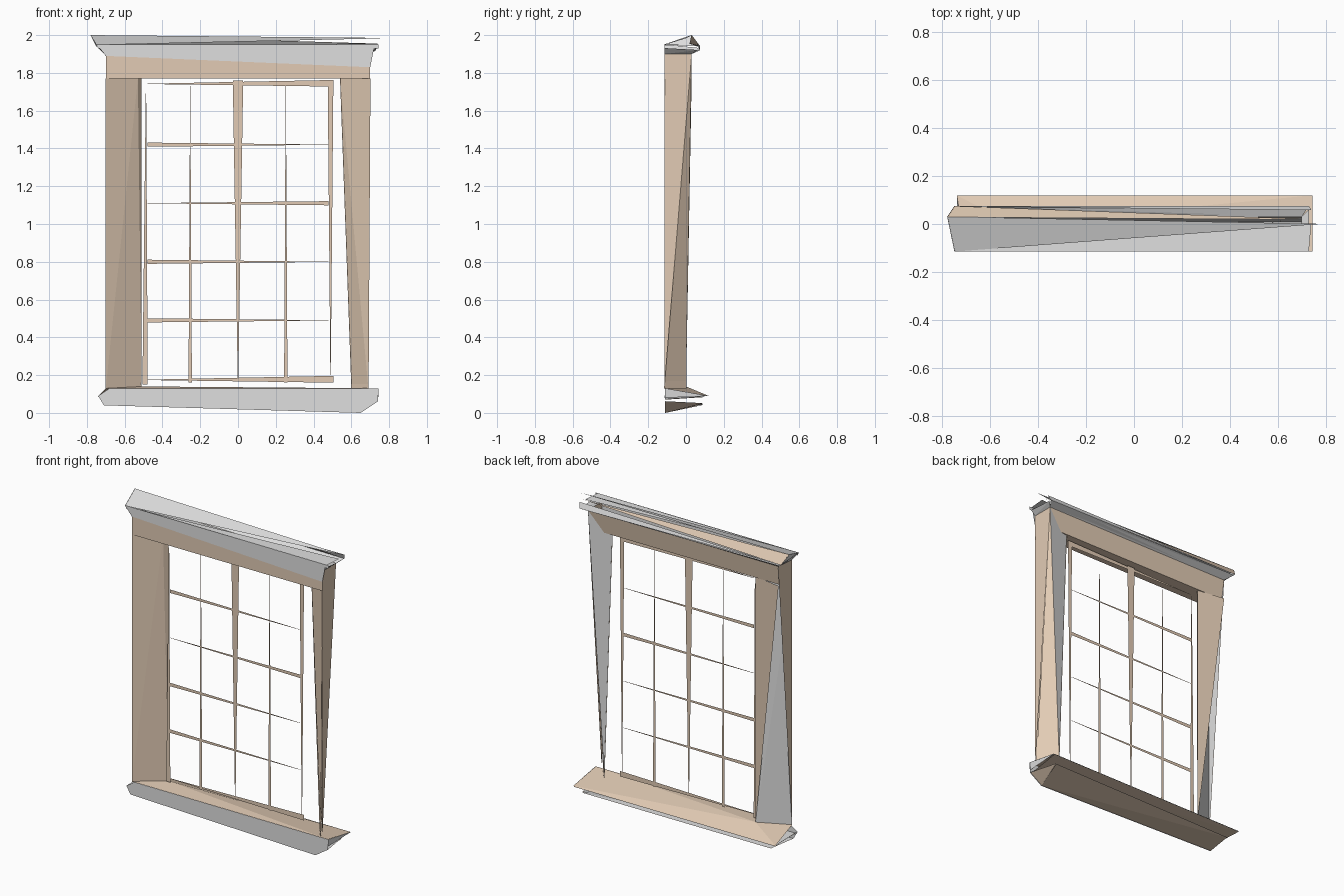
import bpy
import bmesh
from mathutils import Vector

cube = bpy.data.objects.get("Cube")
if cube:
    bpy.data.objects.remove(cube, do_unlink=True)


def make_material(name, colour):
    mat = bpy.data.materials.new(name)
    mat.use_nodes = True
    mat.diffuse_color = colour
    mat.node_tree.nodes["Principled BSDF"].inputs["Base Color"].default_value = colour
    return mat


materials = [make_material("warm tan", (0.76, 0.60, 0.46, 1)),
             make_material("light grey", (0.74, 0.74, 0.74, 1))]
TAN, GREY = range(len(materials))

# Directions a sheet may face
FRONT, BACK = Vector((0, -1, 0)), Vector((0, 1, 0))
LEFT, RIGHT = Vector((-1, 0, 0)), Vector((1, 0, 0))
UP, DOWN = Vector((0, 0, 1)), Vector((0, 0, -1))

# Shared frame lines
face_y, rear_y, lip_y, bar_y = -0.115, 0.0, 0.03, -0.03
outer, inner = 0.70, 0.51
sill_z, head_z, top_z = 0.13, 1.77, 1.90


def make_part(name, sheets):
    """Build one object from thin two-sided sheets: (facing, colour, rear colour, points)."""
    bm = bmesh.new()
    for facing, colour, rear, points in sheets:
        pts = [Vector(p) for p in points]
        normal = Vector()
        for i in range(1, len(pts) - 1):
            normal += (pts[i] - pts[0]).cross(pts[i + 1] - pts[0])
        if normal.dot(facing) < 0:
            pts.reverse()
            normal.negate()
        normal.normalize()
        front_verts = [bm.verts.new(p) for p in pts]
        rear_verts = [bm.verts.new(p - normal * 0.002) for p in reversed(pts)]
        for verts, index in ((front_verts, colour), (rear_verts, rear)):
            for i in range(1, len(verts) - 1):
                face = bm.faces.new((verts[0], verts[i], verts[i + 1]))
                face.material_index = index
    mesh = bpy.data.meshes.new(name)
    bm.to_mesh(mesh)
    bm.free()
    for mat in materials:
        mesh.materials.append(mat)
    obj = bpy.data.objects.new(name, mesh)
    bpy.context.collection.objects.link(obj)


def make_bar(name, wide, tip, width):
    """Flat glazing bar tapering from its wide end to a fine tip."""
    a, b = Vector((wide[0], bar_y, wide[1])), Vector((tip[0], bar_y, tip[1]))
    side = (b - a).cross(FRONT).normalized() * width / 2
    fine = side * 0.05
    make_part(name, [(FRONT, TAN, TAN, [a - side, b - fine, b + fine, a + side])])


# Jamb on the -x side: slanted front, narrow reveal, outer wedge and back wedge
make_part("open_jamb", [
    (FRONT, TAN, GREY, [(-outer, face_y, sill_z), (-inner, rear_y, sill_z),
                        (-0.53, -0.03, head_z), (-outer, face_y, head_z)]),
    (RIGHT, TAN, GREY, [(-inner, rear_y, sill_z), (-inner, rear_y, head_z),
                        (-0.53, -0.03, head_z)]),
    (LEFT, TAN, GREY, [(-outer, face_y, sill_z), (-outer, face_y, top_z),
                       (-outer, lip_y, top_z)]),
    (BACK, TAN, GREY, [(-inner, rear_y, sill_z), (-inner, rear_y, head_z),
                       (-outer, lip_y, head_z)]),
])

# Jamb on the +x side: slanted front, outer wedge and two back wedges
make_part("closed_jamb", [
    (FRONT, TAN, TAN, [(0.69, face_y, sill_z), (outer, face_y, head_z),
                       (0.54, rear_y, head_z), (0.60, rear_y, sill_z)]),
    (RIGHT, TAN, TAN, [(outer, face_y, sill_z), (outer, face_y, top_z),
                       (outer, lip_y, top_z)]),
    (BACK, TAN, TAN, [(0.69, face_y, sill_z), (0.60, rear_y, sill_z),
                      (outer, lip_y, top_z)]),
    (BACK, GREY, TAN, [(0.60, rear_y, sill_z), (0.54, rear_y, head_z),
                       (outer, lip_y, top_z)]),
])

# Header beam across the opening
make_part("header", [
    (FRONT, TAN, GREY, [(-outer, face_y, head_z), (outer, face_y, head_z),
                        (outer, face_y, 1.83), (-outer, face_y, 1.89)]),
    (DOWN, TAN, GREY, [(-outer, face_y, head_z), (outer, face_y, head_z),
                       (outer, 0.01, head_z), (-outer, 0.01, head_z)]),
    (BACK, TAN, GREY, [(-outer, 0.01, head_z), (outer, 0.01, head_z),
                       (outer, lip_y, top_z), (-outer, lip_y, top_z)]),
])

# Cornice: cove, fillet, end pieces and sloping cap
make_part("cornice_cove", [
    (FRONT, GREY, GREY, [(-outer, face_y, 1.89), (outer, face_y, 1.83),
                         (0.72, face_y, 1.93), (-0.74, face_y, 1.94)]),
    (FRONT, GREY, GREY, [(-0.74, face_y, 1.93), (0.745, face_y, 1.93),
                         (0.745, face_y, 1.95), (-0.75, face_y, 1.95)]),
    (BACK, GREY, GREY, [(-outer, lip_y, top_z), (outer, lip_y, top_z),
                        (0.73, 0.075, 1.92), (-0.74, 0.075, 1.93)]),
    (RIGHT, GREY, GREY, [(outer, face_y, top_z), (outer, lip_y, top_z),
                         (0.73, 0.06, 1.92), (0.73, face_y, 1.93)]),
    (LEFT, GREY, GREY, [(-outer, face_y, 1.89), (-outer, lip_y, top_z),
                        (-0.74, 0.075, 1.93), (-0.75, face_y, 1.95)]),
])
cap_left, cap_right = (-0.78, lip_y, 2.0), (0.78, 0.0, 1.985)
make_part("cornice_cap", [
    (UP, GREY, GREY, [(-0.75, face_y, 1.95), cap_right, cap_left]),
    (UP, GREY, GREY, [(-0.75, face_y, 1.947), (0.73, face_y, 1.95), (0.74, 0.0, 1.95)]),
    (BACK, TAN, GREY, [cap_left, (-0.75, 0.075, 1.94), (0.74, 0.02, 1.955)]),
    (BACK, GREY, GREY, [(-0.75, 0.075, 1.94), (0.73, 0.075, 1.92), (0.74, 0.06, 1.955)]),
    (LEFT, GREY, GREY, [cap_left, (-0.75, 0.075, 1.94), (-0.75, face_y, 1.95)]),
])

# Sill: sloping top, front, thin middle sheet and underside
back_y, mid_y = 0.12, -0.11
ridge = (-inner, rear_y, 0.14)
make_part("sill_top", [
    (UP, TAN, TAN, [ridge, (-outer, face_y, sill_z), (0.745, face_y, sill_z)]),
    (UP, TAN, TAN, [ridge, (0.745, face_y, sill_z), (0.745, back_y, 0.09),
                    (-0.74, back_y, 0.09), (-outer, face_y, sill_z)]),
])
make_part("sill_front", [
    (FRONT, GREY, GREY, [(-0.68, face_y, sill_z), (-0.74, face_y, 0.09),
                         (-0.71, face_y, 0.04), (0.65, face_y, 0.0),
                         (0.74, face_y, 0.06), (0.745, face_y, sill_z)]),
    (LEFT, GREY, GREY, [(-0.74, face_y, 0.09), (-0.74, back_y, 0.09),
                        (-0.71, mid_y, 0.07)]),
    (RIGHT, GREY, GREY, [(0.745, mid_y, sill_z), (0.745, back_y, 0.09),
                         (0.74, mid_y, 0.08)]),
    (RIGHT, TAN, GREY, [(0.74, mid_y, 0.06), (0.70, 0.09, 0.05), (0.65, mid_y, 0.0)]),
])
make_part("sill_underside", [
    (DOWN, TAN, GREY, [(-0.72, mid_y, 0.08), (0.72, mid_y, 0.07),
                       (0.74, back_y, 0.085), (-0.74, back_y, 0.085)]),
    (DOWN, TAN, GREY, [(-0.71, mid_y, 0.04), (0.65, mid_y, 0.0),
                       (0.70, 0.09, 0.045), (-0.68, 0.08, 0.04)]),
])

# Sash stiles and rails
make_bar("stile_minus_x", (-0.492, 0.15), (-0.487, 1.75), 0.028)
make_bar("stile_plus_x", (0.49, 1.76), (0.49, 0.17), 0.03)
make_bar("middle_mullion", (0, 1.76), (0, 0.17), 0.055)
make_bar("top_rail", (0.505, 1.745), (-0.48, 1.742), 0.035)
make_bar("bottom_rail", (0.505, 0.178), (-0.50, 0.175), 0.036)

# Glazing bars between the panes
for sign, label in ((-1, "minus_x"), (1, "plus_x")):
    make_bar("upright_bar_" + label, (sign * 0.253, 0.16), (sign * 0.253, 1.73), 0.018)
for number, (height, start) in enumerate(
        ((0.49, -0.48), (0.80, -0.48), (1.11, 0.48), (1.42, -0.48))):
    make_bar(f"cross_bar_{number}", (start, height), (-start, height), 0.022)
